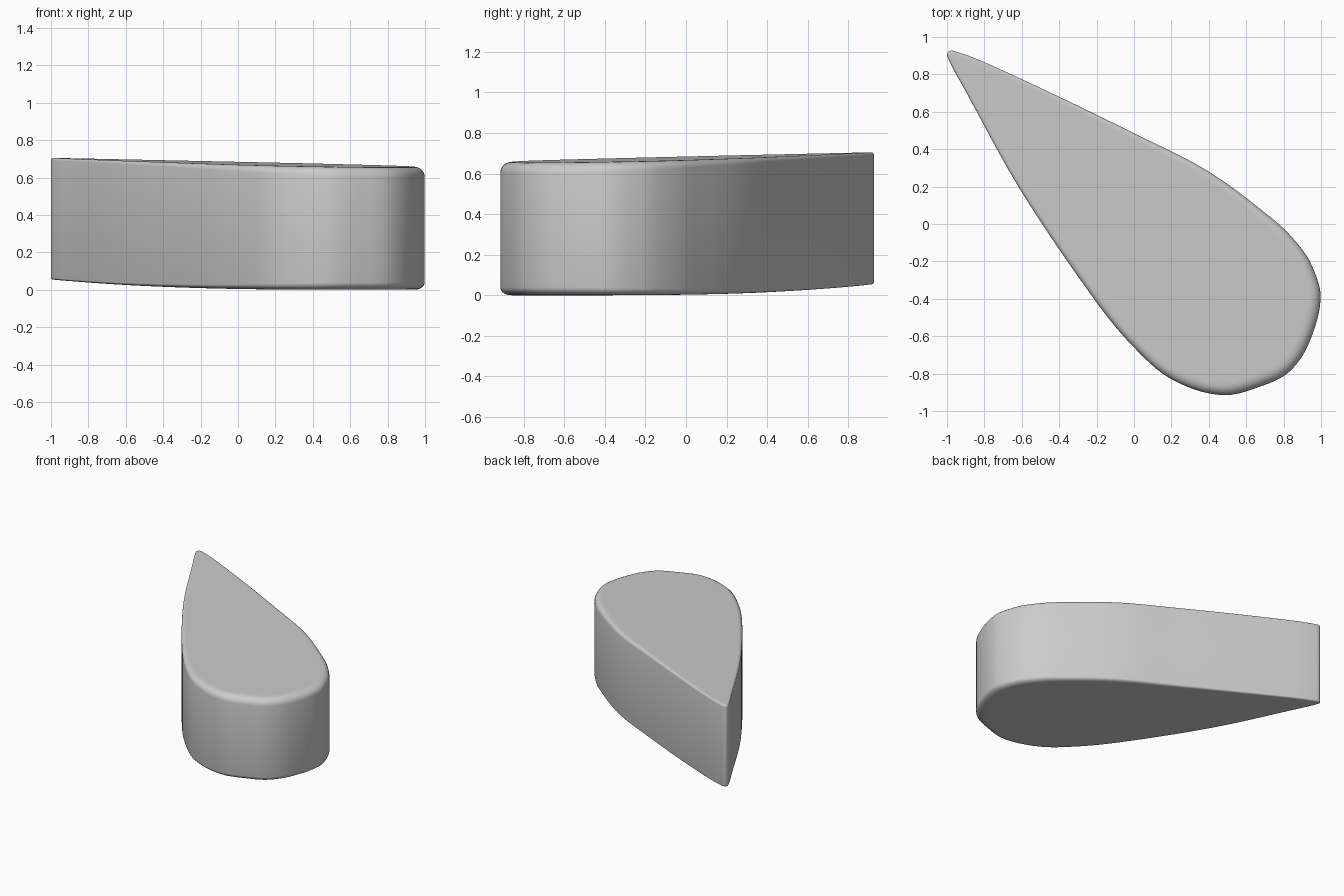
import bpy, bmesh, math
from mathutils import Vector
from mathutils.geometry import interpolate_bezier

if "Cube" in bpy.data.objects:
    bpy.data.objects.remove(bpy.data.objects["Cube"], do_unlink=True)

# Teardrop outline, counter-clockwise from the pointed tip
OUTLINE = [Vector(p) for p in (
    (-0.985, 0.925), (-1.0, 0.9), (-0.9, 0.71), (-0.6, 0.17), (-0.2, -0.42),
    (0, -0.66), (0.2, -0.83), (0.47, -0.915), (0.7, -0.86), (0.83, -0.79),
    (0.93, -0.65), (0.998, -0.4), (0.95, -0.22), (0.87, -0.1), (0.75, 0.02),
    (0.4, 0.28), (0, 0.485), (-0.4, 0.68), (-0.8, 0.865), (-0.945, 0.92))]
TIP = Vector((-1, 0.92))
AXIS = Vector((0.75, -0.8)) - TIP
CENTRE = Vector((0.3, -0.32))
STEPS = 5


def smooth_loop(points):
    """Sample a closed curve that passes through the points."""
    n = len(points)
    tangent = [(points[(i + 1) % n] - points[i - 1]).normalized() for i in range(n)]
    loop = []
    for i, a in enumerate(points):
        j = (i + 1) % n
        b = points[j]
        handle = (b - a).length / 3
        loop += interpolate_bezier(a, a + tangent[i] * handle,
                                   b - tangent[j] * handle, b, STEPS + 1)[:-1]
    return [Vector(p[:2]) for p in loop]


def along(p):
    """Position from the tip (0) to the blunt end (1)."""
    return min(max((p - TIP).dot(AXIS) / AXIS.length_squared, 0), 1)


def top_z(p):
    return 0.705 - 0.05 * along(p)


def bottom_z(p):
    return 0.055 * (1 - along(p)) ** 2


def edge_radius(p):
    return 0.015 + 0.045 * along(p) ** 2


loop = smooth_loop(OUTLINE)
count = len(loop)
inward = []
for i in range(count):
    d = (loop[(i + 1) % count] - loop[i - 1]).normalized()
    inward.append(Vector((-d.y, d.x)))


def rim_ring(angle, height, side, squash):
    """One ring of the rounded edge; angle 0 is the wall, 90 degrees the cap."""
    ring = []
    for p, n in zip(loop, inward):
        r = edge_radius(p)
        q = p + n * r * (1 - math.cos(angle))
        z = height(q) - side * r * squash * (1 - math.sin(angle))
        ring.append((q.x, q.y, z))
    return ring


def cap_rings(rim, height):
    """Concentric rings that follow the sloping cap."""
    rings = []
    for scale in (0.97, 0.75, 0.5, 0.25):
        pts = [CENTRE + (Vector(v[:2]) - CENTRE) * scale for v in rim]
        rings.append([(p.x, p.y, height(p)) for p in pts])
    return rings


quarter = [math.pi / 2 * k / 5 for k in range(6)]
lower = [rim_ring(a, bottom_z, -1, 0.65) for a in reversed(quarter)]
upper = [rim_ring(a, top_z, 1, 0.9) for a in quarter]
rings = cap_rings(lower[0], bottom_z)[::-1] + lower + upper + cap_rings(upper[-1], top_z)

# Skin the rings and close both caps with a fan
bm = bmesh.new()
verts = [[bm.verts.new(v) for v in ring] for ring in rings]
for a, b in zip(verts, verts[1:]):
    for i in range(count):
        j = (i + 1) % count
        bm.faces.new((a[i], a[j], b[j], b[i]))
for ring, height in ((verts[0], bottom_z), (verts[-1], top_z)):
    pole = bm.verts.new((CENTRE.x, CENTRE.y, height(CENTRE)))
    for i in range(count):
        bm.faces.new((ring[i], ring[(i + 1) % count], pole))
bmesh.ops.recalc_face_normals(bm, faces=bm.faces)
mesh = bpy.data.meshes.new("teardrop_block")
bm.to_mesh(mesh)
bm.free()

block = bpy.data.objects.new("teardrop_block", mesh)
bpy.context.collection.objects.link(block)

# Plain grey finish
grey = bpy.data.materials.new("plain grey")
grey.use_nodes = True
colour = (0.6, 0.6, 0.6, 1)
grey.diffuse_color = colour
grey.node_tree.nodes["Principled BSDF"].inputs["Base Color"].default_value = colour
mesh.materials.append(grey)

bpy.ops.object.select_all(action="DESELECT")
block.select_set(True)
bpy.context.view_layer.objects.active = block
bpy.ops.object.shade_smooth_by_angle(angle=math.radians(40))
